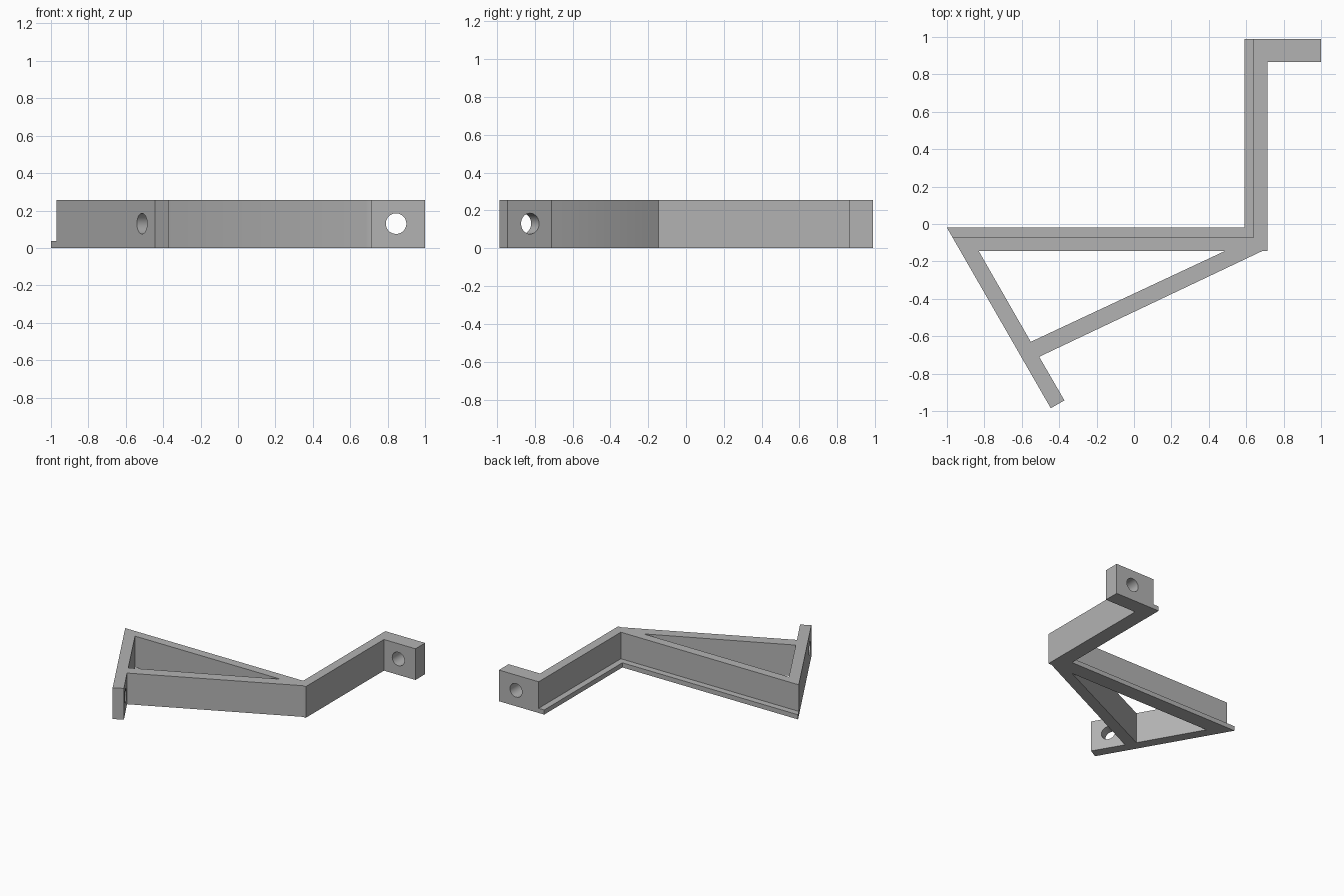
import bpy, bmesh, math
from mathutils import Vector

if "Cube" in bpy.data.objects:
    bpy.data.objects.remove(bpy.data.objects["Cube"], do_unlink=True)

HEIGHT = 0.255
LIP = 0.038
MID = 0.13

grey = bpy.data.materials.new("plain_grey")
grey.use_nodes = True
colour = (0.45, 0.45, 0.45, 1)
grey.diffuse_color = colour
grey.node_tree.nodes["Principled BSDF"].inputs["Base Color"].default_value = colour


def prism(name, outline, low, high):
    """Extrude a flat outline upward between two heights."""
    bm = bmesh.new()
    face = bm.faces.new([bm.verts.new((x, y, low)) for x, y in outline])
    grown = bmesh.ops.extrude_face_region(bm, geom=[face])["geom"]
    verts = [v for v in grown if isinstance(v, bmesh.types.BMVert)]
    bmesh.ops.translate(bm, verts=verts, vec=(0, 0, high - low))
    bmesh.ops.recalc_face_normals(bm, faces=bm.faces)
    mesh = bpy.data.meshes.new(name)
    bm.to_mesh(mesh)
    bm.free()
    mesh.materials.append(grey)
    obj = bpy.data.objects.new(name, mesh)
    bpy.context.collection.objects.link(obj)
    return obj


def drill(name, centre, direction):
    """Round cutter along a horizontal direction."""
    turn = Vector(direction).to_track_quat('Z', 'Y').to_euler()
    bpy.ops.mesh.primitive_cylinder_add(vertices=48, radius=0.055, depth=0.3,
                                        location=centre, rotation=turn)
    obj = bpy.context.object
    obj.name = name
    obj.data.materials.append(grey)
    return obj


def cut(target, cutter):
    mod = target.modifiers.new("cut", 'BOOLEAN')
    mod.operation = 'DIFFERENCE'
    mod.solver = 'EXACT'
    mod.object = cutter
    bpy.context.view_layer.objects.active = target
    bpy.ops.object.modifier_apply(modifier=mod.name)
    bpy.data.objects.remove(cutter, do_unlink=True)


# Whole bracket: cross bar, upright arm with hooked tab, slanted leg and brace
bracket = prism("bracket", [
    (-1, -0.02), (0.59, -0.02), (0.59, 0.99), (1, 0.99), (1, 0.865),
    (0.715, 0.865), (0.715, -0.145), (0.685, -0.145), (-0.507, -0.71),
    (-0.372, -0.943), (-0.445, -0.985)], 0, HEIGHT)

# Triangular opening between bar, leg and brace
cut(bracket, prism("opening_cutter",
                   [(-0.83, -0.145), (0.485, -0.145), (-0.552, -0.63)], -0.1, 0.4))

# Step that leaves a thin lip along the inner corner of bar and arm
cut(bracket, prism("step_cutter",
                   [(-1.2, -0.072), (0.64, -0.072), (0.64, 1.2), (-1.2, 1.2)], LIP, 0.4))

# Screw holes through the tab and through the foot of the leg
leg_normal = (math.cos(math.radians(30)), math.sin(math.radians(30)), 0)
cut(bracket, drill("tab_hole_cutter", (0.845, 0.93, MID), (0, 1, 0)))
cut(bracket, drill("foot_hole_cutter", (-0.476, -0.845, MID), leg_normal))

bpy.ops.object.select_all(action='DESELECT')
bracket.select_set(True)
bpy.context.view_layer.objects.active = bracket
bpy.ops.object.shade_smooth_by_angle(angle=math.radians(30))
